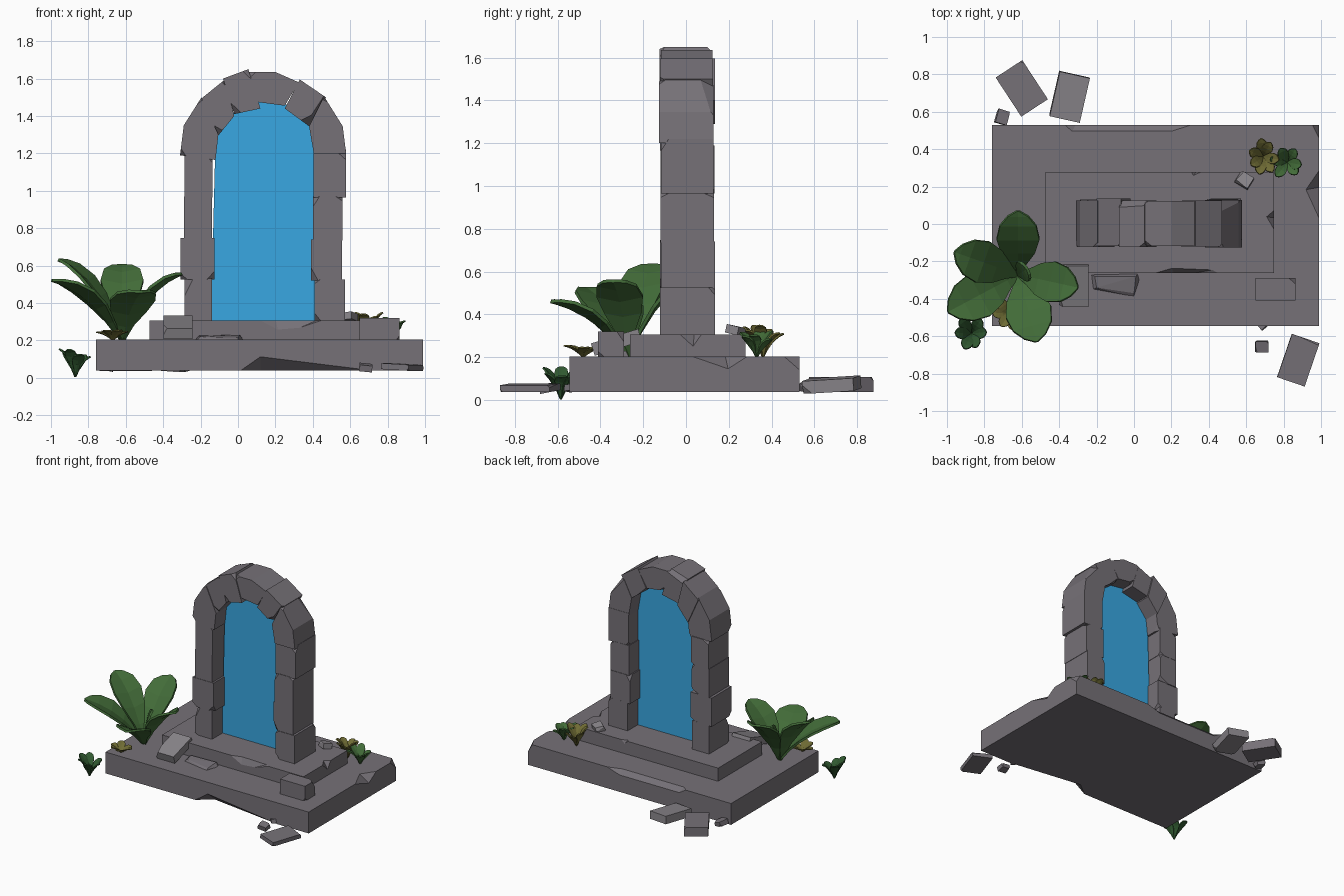
import bpy, bmesh, math, random
from mathutils import Vector, Euler

if "Cube" in bpy.data.objects:
    bpy.data.objects.remove(bpy.data.objects["Cube"])

rng = random.Random(7)


def material(name, rgb):
    m = bpy.data.materials.new(name)
    m.diffuse_color = (*rgb, 1)
    m.use_nodes = True
    m.node_tree.nodes["Principled BSDF"].inputs["Base Color"].default_value = m.diffuse_color
    return m


STONE = material("stone", (0.18, 0.165, 0.185))
PALE = material("pale_stone", (0.25, 0.235, 0.255))
BLUE = material("portal_blue", (0.04, 0.39, 0.76))
GREEN = material("leaf_green", (0.055, 0.15, 0.04))
DARK = material("leaf_dark_green", (0.03, 0.10, 0.03))
OLIVE = material("leaf_olive", (0.16, 0.15, 0.035))


def add_object(name, bm, mat):
    me = bpy.data.meshes.new(name)
    bm.to_mesh(me)
    bm.free()
    me.materials.append(mat)
    ob = bpy.data.objects.new(name, me)
    bpy.context.collection.objects.link(ob)
    return ob


def rock(name, pts, chips=0, depth=0.02, mat=STONE):
    """Convex stone around the points, with random corners sliced off."""
    bm = bmesh.new()
    for p in pts:
        bm.verts.new(p)
    bmesh.ops.convex_hull(bm, input=bm.verts[:])
    bmesh.ops.dissolve_limit(bm, angle_limit=0.02, verts=bm.verts[:], edges=bm.edges[:])
    for _ in range(chips):
        n = Vector([rng.choice((-1, 1)) * rng.uniform(0.35, 1) for _ in range(3)]).normalized()
        h = max(v.co.dot(n) for v in bm.verts) - depth * rng.uniform(0.6, 1.3)
        cut = bmesh.ops.bisect_plane(bm, geom=bm.verts[:] + bm.edges[:] + bm.faces[:],
                                     plane_co=n * h, plane_no=n, clear_outer=True)["geom_cut"]
        bmesh.ops.contextual_create(bm, geom=[e for e in cut if isinstance(e, bmesh.types.BMEdge)])
    bmesh.ops.recalc_face_normals(bm, faces=bm.faces[:])
    return add_object(name, bm, mat)


def block(name, loc, size, rot=(0, 0, 0), chips=2, depth=0.015, mat=STONE):
    r = Euler(rot).to_matrix()
    pts = [Vector(loc) + r @ Vector((x * size[0], y * size[1], z * size[2]))
           for x in (-.5, .5) for y in (-.5, .5) for z in (-.5, .5)]
    return rock(name, pts, chips, depth, mat)


def arch_stone(name, outline):
    """Front outline (x, z) extruded through the wall thickness."""
    y0, y1 = -0.12 - rng.uniform(-.004, .006), 0.127 + rng.uniform(-.006, .01)
    return rock(name, [(x, y, z) for x, z in outline for y in (y0, y1)], 3, 0.02)


def notch(ob, pts):
    """Break a chip off an edge."""
    cutter = rock("cutter", pts)
    cutter.hide_render = True
    mod = ob.modifiers.new("notch", 'BOOLEAN')
    mod.operation, mod.object, mod.solver = 'DIFFERENCE', cutter, 'EXACT'
    bpy.context.view_layer.objects.active = ob
    bpy.ops.object.modifier_apply(modifier=mod.name)
    bpy.data.objects.remove(cutter)


# Plinth with broken edges
base = block("base_slab", (0.115, -0.007, 0.121), (1.75, 1.075, 0.166), chips=0)
notch(base, [(-.03, -.57, .03), (.12, -.57, .135), (.62, -.57, .06), (.97, -.57, .03), (.12, -.45, .03)])
notch(base, [(-.42, .55, .22), (.42, .55, .22), (-.34, .48, .22), (.2, .48, .22), (-.3, .55, .15), (.2, .55, .15)])
notch(base, [(1.01, -.06, .22), (1.01, .34, .22), (.9, .18, .22), (1.01, .2, .13)])
notch(base, [(1.01, .40, .22), (.93, .56, .22), (1.01, .56, .22), (1.01, .56, .08)])
step = block("upper_step", (0.138, 0.009, 0.254), (1.22, 0.54, 0.105), chips=0)
notch(step, [(.03, -.28, .32), (.52, -.28, .32), (.2, -.23, .32), (.45, -.24, .32), (.22, -.28, .22)])
notch(step, [(.77, -.08, .32), (.77, .1, .32), (.70, .04, .32), (.77, .03, .22)])
notch(step, [(.28, .3, .32), (.42, .3, .32), (.31, .25, .32), (.35, .3, .25)])

# Pillar stones: x left, x right, z bottom, z top
for i, (a, b, z0, z1) in enumerate([
        (-.285, -.14, .30, .53), (-.308, -.125, .525, .748), (-.288, -.14, .745, .97), (-.285, -.137, .965, 1.19),
        (.408, .573, .30, .525), (.39, .555, .52, .74), (.40, .558, .735, .97), (.405, .578, .965, 1.22)]):
    side = "left" if i < 4 else "right"
    arch_stone(f"{side}_pillar_stone_{i % 4 + 1}", [(a, z0), (b, z0), (b, z1), (a, z1)])

# Arch stones
for i, outline in enumerate([
        [(-.31, 1.19), (-.12, 1.165), (-.105, 1.30), (-.195, 1.50), (-.29, 1.35)],
        [(-.11, 1.29), (-.02, 1.40), (-.07, 1.595), (-.20, 1.49)],
        [(-.02, 1.41), (.12, 1.44), (.055, 1.65), (-.08, 1.60)],
        [(.10, 1.475), (.25, 1.455), (.325, 1.58), (.20, 1.635), (.05, 1.635)],
        [(.25, 1.44), (.38, 1.345), (.47, 1.50), (.33, 1.595)],
        [(.38, 1.345), (.405, 1.20), (.578, 1.20), (.56, 1.345), (.46, 1.505)]]):
    arch_stone(f"arch_stone_{i + 1}", outline)

# Portal sheet
bm = bmesh.new()
bm.faces.new([bm.verts.new((x, 0.01, z)) for x, z in [
    (-.145, .3), (.41, .3), (.415, 1.24), (.39, 1.36), (.26, 1.46), (.13, 1.485), (-.02, 1.42), (-.12, 1.29)]])
add_object("portal_sheet", bm, BLUE)

# Fallen blocks and rubble
block("leaning_slab", (-.322, -.325, .27), (.155, .23, .06), (.3, 0, 0), 1, mat=PALE)
block("corner_block", (.757, -.35, .26), (.215, .12, .12), chips=3, depth=.022)
rock("flat_chip", [(-.23, -.27, .2), (-.22, -.35, .2), (.0, -.39, .2), (.03, -.30, .2), (.02, -.265, .2),
                   (-.21, -.28, .225), (-.20, -.34, .22), (0, -.37, .215), (.01, -.28, .23)])
block("back_slab_1", (-.60, .725, .072), (.17, .25, .07), (0, 0, .58), 1)
block("back_slab_2", (-.345, .68, .072), (.165, .245, .06), (.06, .08, -.22), 2, mat=PALE)
block("front_slab", (.878, -.728, .058), (.155, .245, .032), (0, .06, -.33), 2, .01)
for i, (x, y, z, s) in enumerate([(.683, -.655, .055, .07), (-.705, .572, .06, .075), (.59, .235, .325, .08),
                                  (.69, -.53, .055, .06)]):
    block(f"pebble_{i + 1}", (x, y, z), (s, s * .85, s * .5), (.2, .1, i * 1.3), 3, .012, PALE if i == 2 else STONE)


def plant(name, root, leaves, mat, thick=0.012):
    """Leaves as (dx, dy, dz of tip, half width), curving up then outward."""
    bm = bmesh.new()
    root = Vector(root)
    shape = [(0, .1), (.2, .38), (.4, .8), (.6, 1), (.8, .85), (.93, .48), (1, .06)]
    for dx, dy, dz, w in leaves:
        side = Vector((-dy, dx, 0)).normalized()
        bend, tip = Vector((dx * .4, dy * .4, dz * .8)), Vector((dx, dy, dz))
        rows = []
        for t, k in shape:
            mid = root + bend * (2 * t * (1 - t)) + tip * t * t
            fold = Vector((0, 0, .2 * w * k))
            rows.append([bm.verts.new(p) for p in
                         (mid - side * w * k + fold, mid, mid + side * w * k + fold)])
        for a, b in zip(rows, rows[1:]):
            for j in (0, 1):
                bm.faces.new((a[j], b[j], b[j + 1], a[j + 1]))
    bmesh.ops.recalc_face_normals(bm, faces=bm.faces[:])
    ob = add_object(name, bm, mat)
    mod = ob.modifiers.new("thickness", 'SOLIDIFY')
    mod.thickness, mod.offset = thick, 0


def rosette(n, radius, height, width):
    out = []
    for i in range(n):
        a = i * math.tau / n + rng.uniform(-.2, .2)
        r = radius * rng.uniform(.85, 1.1)
        out.append((r * math.cos(a), r * math.sin(a), height * rng.uniform(.6, 1), width))
    return out


# Large broad-leaf plant
plant("large_plant", (-.62, -.27, .2), [
    (0, .34, .40, .115), (-.34, .12, .43, .115), (-.375, -.20, .32, .125),
    (.10, -.36, .26, .125), (.32, -.07, .355, .11), (.05, .03, .26, .06)], GREEN, .016)

# Small plants
plant("ground_plant", (-.87, -.585, .005), rosette(6, .09, .17, .033), DARK, .008)
plant("olive_plant_front", (-.67, -.48, .2), rosette(6, .09, .055, .03), OLIVE, .006)
plant("olive_plant_back", (.69, .36, .2), rosette(7, .09, .16, .03), OLIVE, .008)
plant("green_plant_back", (.82, .33, .2), rosette(6, .09, .13, .03), GREEN, .008)
